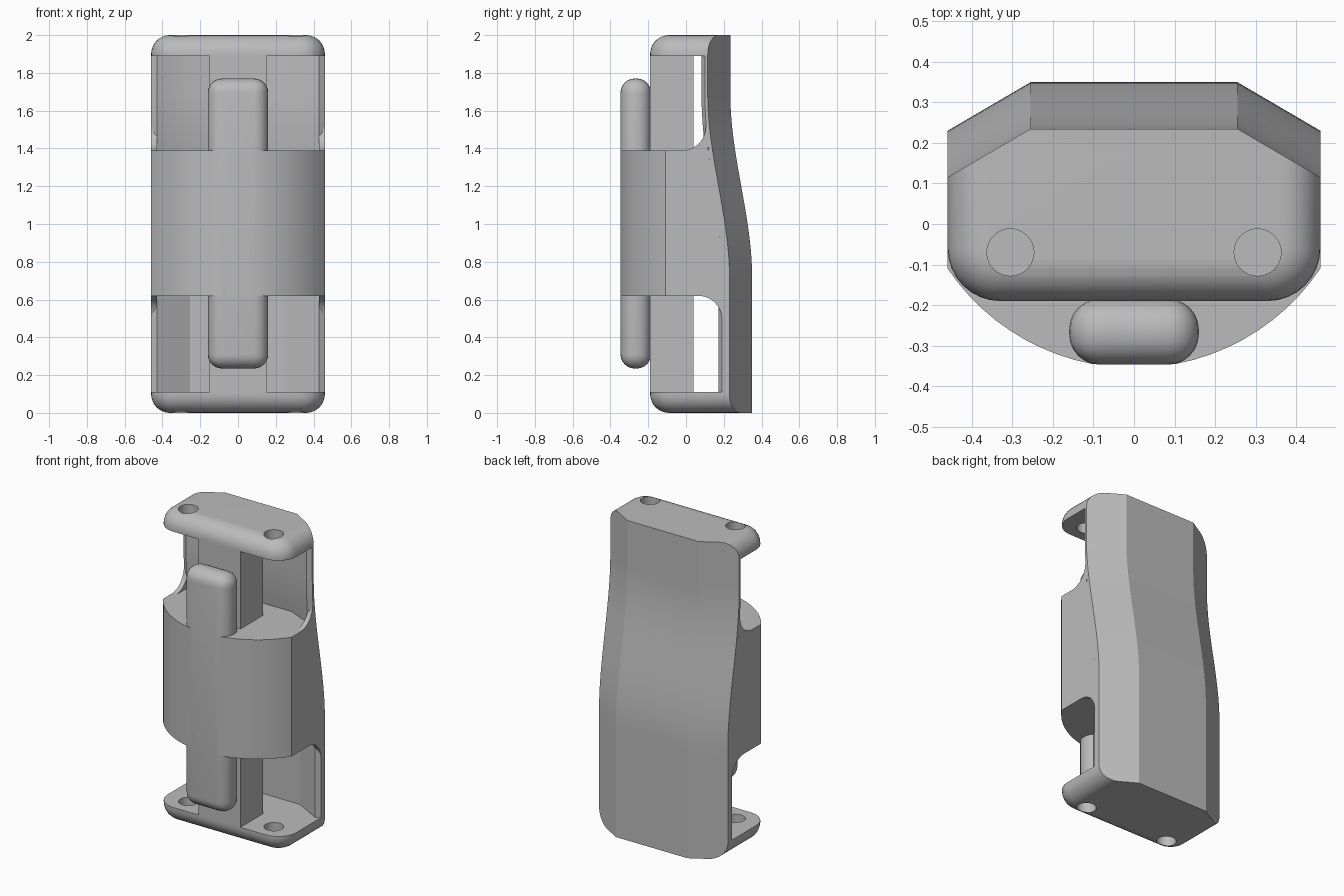
import bpy, bmesh
from math import sin, cos, pi, radians, asin

cube = bpy.data.objects.get("Cube")
if cube:
    bpy.data.objects.remove(cube, do_unlink=True)

grey = bpy.data.materials.new("plain grey")
grey.use_nodes = True
colour = (0.5, 0.5, 0.5, 1)
grey.diffuse_color = colour
grey.node_tree.nodes["Principled BSDF"].inputs["Base Color"].default_value = colour

HALF = 0.46       # half width of the body
CORNER = 0.255    # where the back chamfers start
FRONT = -0.19     # front of the end plates
FILLET = 0.1


def finish(bm, name):
    bmesh.ops.recalc_face_normals(bm, faces=bm.faces)
    mesh = bpy.data.meshes.new(name)
    bm.to_mesh(mesh)
    bm.free()
    obj = bpy.data.objects.new(name, mesh)
    bpy.context.collection.objects.link(obj)
    mesh.materials.append(grey)
    return obj


def activate(obj):
    for other in bpy.context.selected_objects:
        other.select_set(False)
    obj.select_set(True)
    bpy.context.view_layer.objects.active = obj


def smooth(obj):
    activate(obj)
    bpy.ops.object.shade_smooth_by_angle(angle=radians(25))


def loft(name, rings):
    """Skin closed rings of equal length and cap both ends."""
    bm = bmesh.new()
    rows = [[bm.verts.new(p) for p in ring] for ring in rings]
    for a, b in zip(rows, rows[1:]):
        for i in range(len(a)):
            j = (i + 1) % len(a)
            bm.faces.new((a[i], a[j], b[j], b[i]))
    bm.faces.new(rows[0])
    bm.faces.new(rows[-1])
    return finish(bm, name)


def box(name, low, high, bevel=0):
    bm = bmesh.new()
    bmesh.ops.create_cube(bm, size=1)
    for v in bm.verts:
        for k in range(3):
            v.co[k] = low[k] if v.co[k] < 0 else high[k]
    if bevel:
        bmesh.ops.bevel(bm, geom=bm.edges[:], offset=bevel, segments=6,
                        profile=0.5, affect='EDGES')
    return finish(bm, name)


def mirrored(half, z):
    """Close a right-hand outline with its mirror image."""
    return [(x, y, z) for x, y in half] + [(-x, y, z) for x, y in reversed(half)]


def lean(z):
    """Forward shift of the S-shaped back at height z."""
    t = min(max((z - 0.72) / 0.96, 0), 1)
    return -0.115 * t * t * (3 - 2 * t)


def chamfer_y(x, z):
    return 0.35 + lean(z) - 0.585 * (x - CORNER)


def lip_y(z):
    return 0.19 + 0.78 * lean(z)


# End plates: rounded front and sides, chamfered back, two screw holes
def plate_ring(z, inset):
    r = 0.13
    half = []
    for i in range(9):
        a = pi / 2 * i / 8
        half.append((HALF - r + (r - inset) * sin(a),
                     FRONT + r - (r - inset) * cos(a)))
    w = HALF - inset
    half += [(w, chamfer_y(w, z)), (CORNER, chamfer_y(CORNER, z))]
    return mirrored(half, z)


for name, top in (("bottom_plate", False), ("top_plate", True)):
    levels = [(FILLET * (1 - sin(a)), FILLET * (1 - cos(a)))
              for a in (pi / 2 * i / 8 for i in range(8, -1, -1))]
    levels.append((0.11, 0))
    plate = loft(name, [plate_ring(2 - h if top else h, d) for h, d in levels])
    for x in (-0.305, 0.305):
        cutter = loft("hole_cutter", [
            [(x + 0.058 * cos(2 * pi * i / 32), -0.07 + 0.058 * sin(2 * pi * i / 32), z)
             for i in range(32)] for z in ((1.8, 2.1) if top else (-0.1, 0.2))])
        cutter.hide_render = True
        activate(plate)
        mod = plate.modifiers.new("hole", 'BOOLEAN')
        mod.operation = 'DIFFERENCE'
        mod.solver = 'EXACT'
        mod.object = cutter
        bpy.ops.object.modifier_apply(modifier=mod.name)
        bpy.data.objects.remove(cutter, do_unlink=True)
    smooth(plate)


# Back shell: chamfered wall following the S curve
def shell_ring(z):
    s = lean(z)
    return mirrored([(CORNER, 0.27 + s), (0.43, lip_y(z) - 0.018),
                     (HALF, lip_y(z)), (HALF, chamfer_y(HALF, z)),
                     (CORNER, 0.35 + s)][::-1], z)


smooth(loft("back_shell", [shell_ring(0.11 + 1.78 * i / 40) for i in range(41)]))


# Middle block: bowed front with a narrow flat, backing into the shell
RADIUS = 0.554
SWEEP = asin(HALF / RADIUS)


def block_ring(z):
    half = []
    for i in range(13):
        a = SWEEP * (0.03 + 0.97 * i / 12)
        half.append((RADIUS * sin(a), max(0.199 - RADIUS * cos(a), -0.347)))
    half += [(HALF, lip_y(z)), (CORNER, 0.31 + lean(z))]
    return mirrored(half, z)


smooth(loft("middle_block", [block_ring(0.62 + 0.77 * i / 16) for i in range(17)]))

# Spine between the plates and the rounded bar on its front
box("spine", (-0.15, FRONT, 0.11), (0.15, 0.04, 1.89))
smooth(box("front_bar", (-0.16, -0.347, 0.235), (0.16, -0.185, 1.77), 0.075))

# Rounded corners of the side windows, above and below the block
for label, y, z, up in (("lower", 0.19, 0.62, -1), ("upper", 0.105, 1.39, 1)):
    r = 0.125
    profile = [(y - r + r * sin(a), z + up * r * (1 - cos(a)))
               for a in (pi / 2 * i / 10 for i in range(11))]
    profile += [(y + 0.012, z + up * r), (y + 0.012, z)]
    for side, sign in (("left", 1), ("right", -1)):
        smooth(loft(f"{label}_{side}_window_corner",
                    [[(sign * x, py, pz) for py, pz in profile]
                     for x in (0.43, HALF)]))
